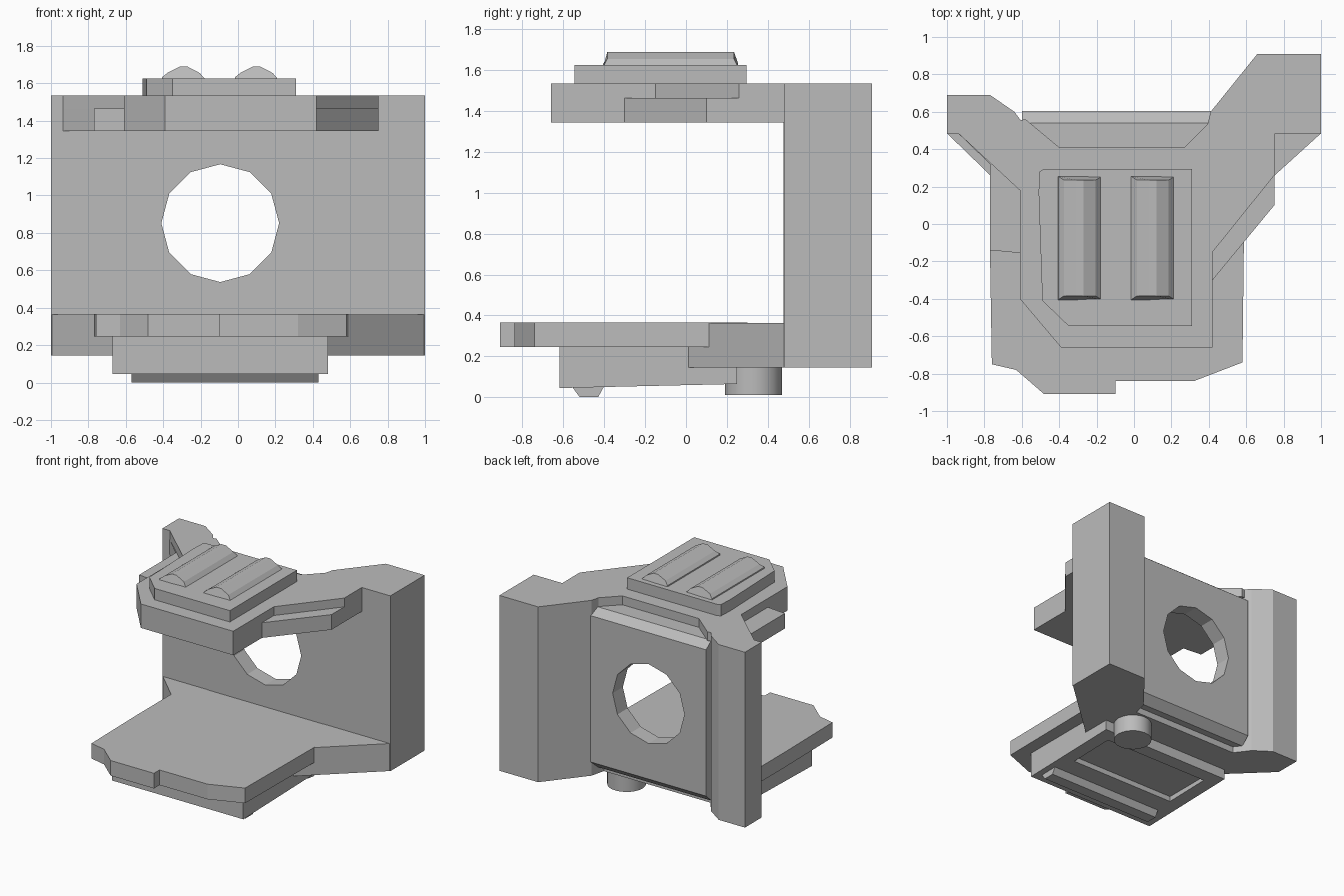
import bpy, bmesh, math

cube = bpy.data.objects.get("Cube")
if cube:
    bpy.data.objects.remove(cube, do_unlink=True)

# One flat grey for the whole bracket
grey = bpy.data.materials.new("plain grey")
grey.use_nodes = True
colour = (0.5, 0.5, 0.5, 1)
grey.diffuse_color = colour
for node in grey.node_tree.nodes:
    if node.type == 'BSDF_PRINCIPLED':
        node.inputs["Base Color"].default_value = colour


def prism(name, outline, low, high, axis='z', tweak=None):
    """Extrude a 2D outline along an axis; tweak(co) may adjust each corner."""
    def place(p, d):
        a, b = p
        return {'x': (d, a, b), 'y': (a, d, b), 'z': (a, b, d)}[axis]
    bm = bmesh.new()
    ends = [[bm.verts.new(place(p, d)) for p in outline] for d in (low, high)]
    for ring in ends:
        bm.faces.new(ring)
    n = len(outline)
    for i in range(n):
        j = (i + 1) % n
        bm.faces.new((ends[0][i], ends[0][j], ends[1][j], ends[1][i]))
    if tweak:
        for v in bm.verts:
            tweak(v.co)
    bmesh.ops.recalc_face_normals(bm, faces=bm.faces)
    mesh = bpy.data.meshes.new(name)
    bm.to_mesh(mesh)
    bm.free()
    mesh.materials.append(grey)
    obj = bpy.data.objects.new(name, mesh)
    bpy.context.collection.objects.link(obj)
    return obj


def rect(x0, x1, y0, y1):
    return [(x0, y0), (x1, y0), (x1, y1), (x0, y1)]


def cut(obj, cutter):
    mod = obj.modifiers.new("cut", 'BOOLEAN')
    mod.operation = 'DIFFERENCE'
    mod.solver = 'EXACT'
    mod.object = cutter
    cutter.hide_render = True
    cutter.hide_viewport = True
    cutter.display_type = 'WIRE'


def circle(cx, cy, r, n):
    return [(cx + r * math.sin(math.tau * i / n), cy + r * math.cos(math.tau * i / n))
            for i in range(n)]


# Back wall: tall post, short post and the chamfered panel between them
prism("tall_post", [(1, .48), (1, .91), (.66, .91), (.41, .6), (.38, .48)], .15, 1.54)
prism("short_post", [(-1, .48), (-1, .69), (-.77, .69), (-.64, .6), (-.55, .48)], .15, 1.54)
panel = prism("back_panel", [(.477, .2), (.54, .2), (.605, .26), (.605, 1.42),
                             (.54, 1.47), (.477, 1.47)], -.6, .42, 'x')
cut(panel, prism("hole_cutter", circle(-.095, .857, .315, 12), .3, .8, 'y'))

# Upper arm: stepped lower layer, notched upper layer
prism("upper_arm_ledge", [(-.94, .485), (-.77, .32), (-.77, -.14), (-.61, -.155), (-.61, -.4),
                          (-.39, -.66), (.42, -.66), (.42, -.3), (.75, .1), (.75, .485)],
      1.35, 1.47)
prism("upper_arm_top", [(-.94, .485), (-.61, .18), (-.61, -.4), (-.39, -.66), (.42, -.66),
                        (.42, -.15), (.75, .26), (.75, .485), (.43, .57), (.27, .41),
                        (-.4, .41), (-.58, .56)], 1.47, 1.54)

# Raised pad with two rounded ridges
prism("pad", [(-.51, .17), (-.505, .28), (-.48, .295), (.31, .295), (.31, -.545),
              (-.35, -.545), (-.49, -.41)], 1.54, 1.63)


def slope_ends(co):
    if co.z > 1.64:
        co.y += -.02 if co.y > 0 else .02


for label, x in (("first_ridge", -.29), ("second_ridge", .1)):
    prism(label, [(x - .12, 1.62), (x - .115, 1.638), (x - .085, 1.662), (x - .02, 1.694),
                  (x + .02, 1.694), (x + .085, 1.66), (x + .12, 1.62)],
          -.405, .255, 'y', slope_ends)

# Lower arm: tapered root and broad shelf
prism("lower_arm_root", [(-1, .485), (-.5, 0), (-.44, -.06), (.4, -.06), (1, .485)], .15, .368)
prism("lower_shelf", [(-.77, .27), (-.77, -.15), (-.76, -.75), (-.63, -.78), (-.48, -.91),
                      (-.1, -.91), (-.1, -.84), (.32, -.84), (.58, -.74), (.59, .12),
                      (.4, .3)], .25, .37)

# Block under the shelf with a shallow recess, a bar and a round foot
block = prism("under_block", rect(-.67, .48, -.62, .25), .05, .255, 'z',
              lambda co: setattr(co, 'z', .07) if co.z < .1 and co.y > 0 else None)
cut(block, prism("recess_cutter", rect(-.56, .37, -.25, .14), -.1, .1))
prism("under_bar", [(-.56, .06), (-.52, .005), (-.43, .005), (-.4, .06)], -.57, .43, 'x')
foot = prism("round_foot", circle(.29, .33, .14, 24), .015, .16)
for poly in foot.data.polygons:
    poly.use_smooth = len(poly.vertices) == 4
foot.data.set_sharp_from_angle(angle=math.radians(40))

# Rest the base exactly on the ground
for obj in bpy.context.collection.objects:
    if obj.type == 'MESH' and obj.data.materials and obj.data.materials[0] == grey:
        obj.location.z -= .005
